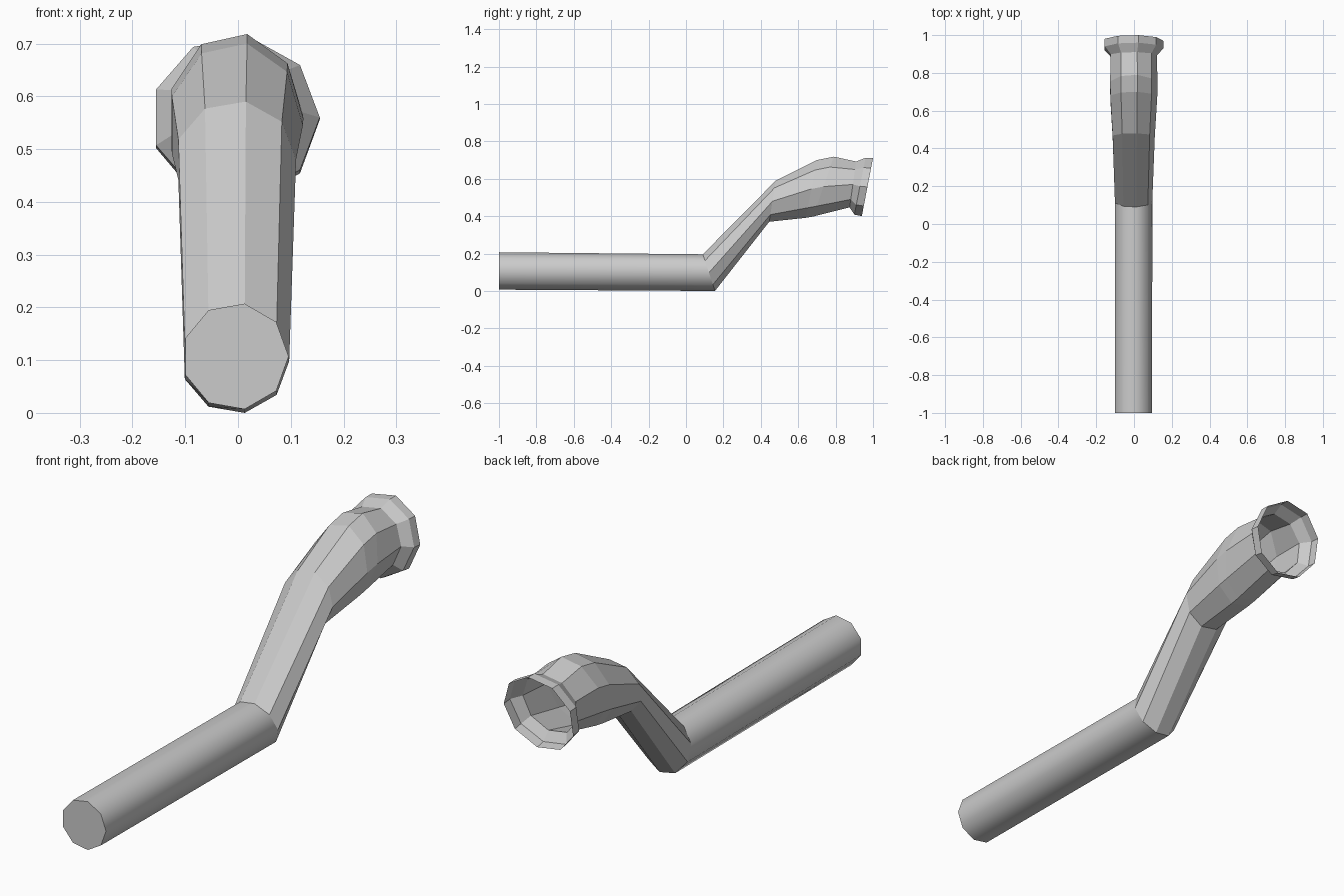
import bpy, bmesh
from math import sin, cos, radians

if "Cube" in bpy.data.objects:
    bpy.data.objects.remove(bpy.data.objects["Cube"])

SIDES = 9
CX = -0.005
# Rings along the pipe: radius across, top point (y, z), bottom point (y, z)
RINGS = [
    (0.101, (-1.00, 0.207), (-1.00, 0.007)),   # closed end
    (0.102, (0.09, 0.196), (0.155, 0.000)),    # first bend
    (0.115, (0.48, 0.590), (0.445, 0.370)),    # second bend
    (0.128, (0.70, 0.700), (0.64, 0.391)),
    (0.129, (0.79, 0.718), (0.68, 0.398)),
    (0.127, (0.91, 0.692), (0.875, 0.447)),    # neck
    (0.160, (0.96, 0.712), (0.90, 0.408)),     # flared lip
    (0.160, (1.00, 0.712), (0.94, 0.400)),     # open rim
]


def add_ring(bm, radius, top, bottom):
    """Nine-sided ring tilted so its top and bottom corners hit the profile."""
    verts = []
    for i in range(SIDES):
        a = radians(i * 360 / SIDES)
        s = sin(a) / sin(radians(80)) / 2
        y = (top[0] + bottom[0]) / 2 + s * (top[0] - bottom[0])
        z = (top[1] + bottom[1]) / 2 + s * (top[1] - bottom[1])
        verts.append(bm.verts.new((CX + radius * cos(a), y, z)))
    return verts


bm = bmesh.new()
rings = [add_ring(bm, *r) for r in RINGS]

# Closed end
bm.faces.new(rings[0])

# Walls between rings; the straight length is smooth, the bent part faceted
for k in range(len(rings) - 1):
    for i in range(SIDES):
        j = (i + 1) % SIDES
        f = bm.faces.new((rings[k][j], rings[k][i], rings[k + 1][i], rings[k + 1][j]))
        f.smooth = (k == 0)

bmesh.ops.recalc_face_normals(bm, faces=bm.faces[:])

# Keep the ends of the smooth length crisp
for ring in rings[:2]:
    for i in range(SIDES):
        edge = bm.edges.get((ring[i], ring[(i + 1) % SIDES]))
        edge.smooth = False

mesh = bpy.data.meshes.new("bent_pipe")
bm.to_mesh(mesh)
bm.free()
pipe = bpy.data.objects.new("bent_pipe", mesh)
bpy.context.collection.objects.link(pipe)
